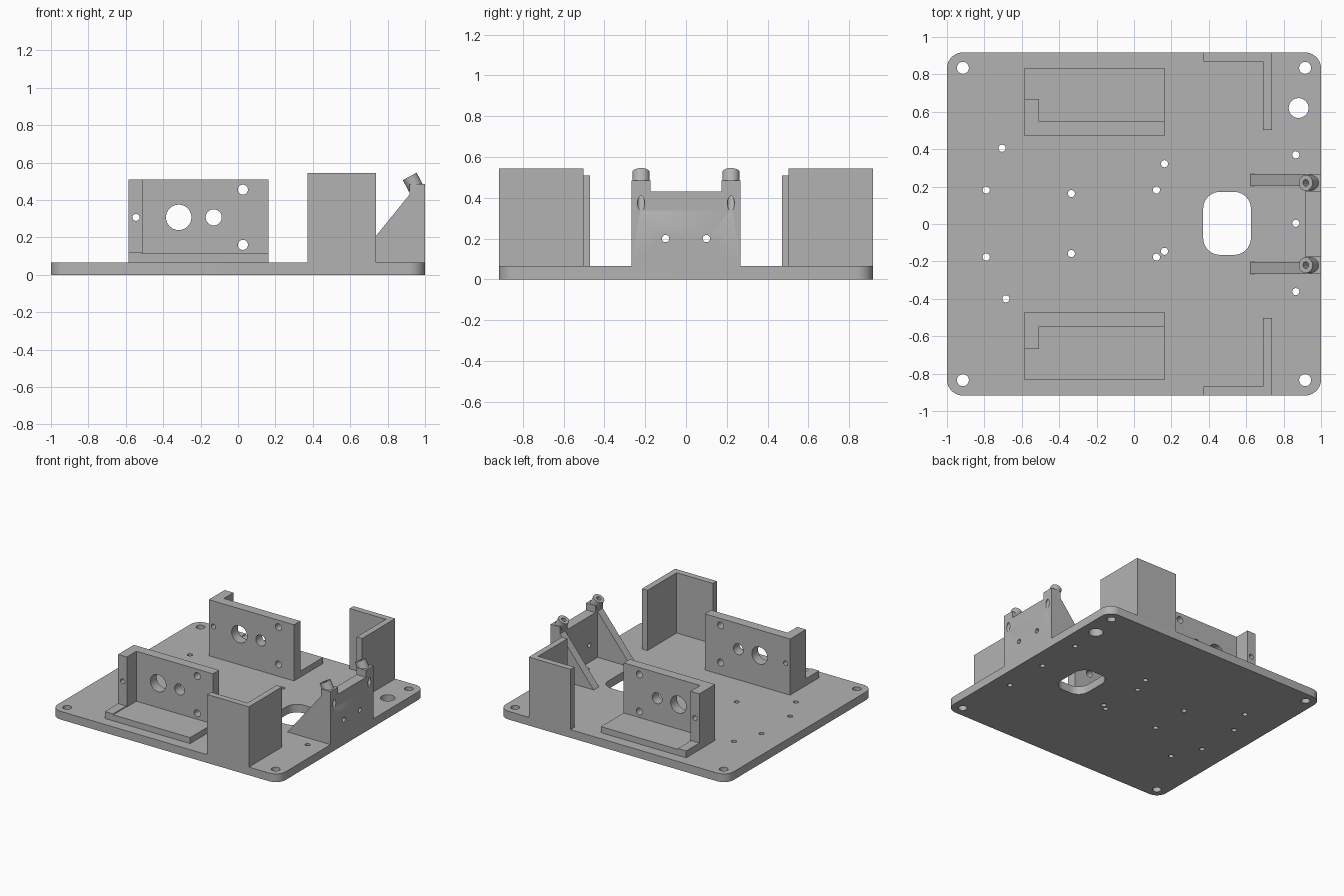
import bpy
import bmesh
import math
from mathutils import Vector

if "Cube" in bpy.data.objects:
    bpy.data.objects.remove(bpy.data.objects["Cube"], do_unlink=True)

grey = bpy.data.materials.new("plain_grey")
grey.use_nodes = True
colour = (0.45, 0.45, 0.45, 1)
grey.diffuse_color = colour
grey.node_tree.nodes["Principled BSDF"].inputs["Base Color"].default_value = colour

BASE_TOP = 0.065


def prism(name, points, origin, u, v, depth):
    """Extrude a flat profile, drawn along axes u and v, by the depth vector."""
    bm = bmesh.new()
    origin, u, v = Vector(origin), Vector(u), Vector(v)
    face = bm.faces.new([bm.verts.new(origin + u * a + v * b) for a, b in points])
    moved = bmesh.ops.extrude_face_region(bm, geom=[face])["geom"]
    verts = [g for g in moved if isinstance(g, bmesh.types.BMVert)]
    bmesh.ops.translate(bm, verts=verts, vec=Vector(depth))
    bmesh.ops.recalc_face_normals(bm, faces=bm.faces)
    mesh = bpy.data.meshes.new(name)
    bm.to_mesh(mesh)
    bm.free()
    mesh.materials.append(grey)
    obj = bpy.data.objects.new(name, mesh)
    bpy.context.collection.objects.link(obj)
    return obj


def box(name, x0, x1, y0, y1, z0, z1):
    y0, y1 = sorted((y0, y1))
    return prism(name, [(x0, y0), (x1, y0), (x1, y1), (x0, y1)],
                 (0, 0, z0), (1, 0, 0), (0, 1, 0), (0, 0, z1 - z0))


def rounded(x0, x1, y0, y1, r, steps=10):
    corners = [(x1 - r, y1 - r), (x0 + r, y1 - r), (x0 + r, y0 + r), (x1 - r, y0 + r)]
    pts = []
    for i, (cx, cy) in enumerate(corners):
        for k in range(steps + 1):
            a = (i + k / steps) * math.pi / 2
            pts.append((cx + r * math.cos(a), cy + r * math.sin(a)))
    return pts


def rod(name, start, end, r, sides=32):
    start, axis = Vector(start), Vector(end) - Vector(start)
    u = axis.orthogonal().normalized()
    v = axis.normalized().cross(u)
    ring = [(r * math.cos(k * math.tau / sides), r * math.sin(k * math.tau / sides))
            for k in range(sides)]
    return prism(name, ring, start, u, v, axis)


def select(objs):
    bpy.ops.object.select_all(action="DESELECT")
    for o in objs:
        o.select_set(True)
    bpy.context.view_layer.objects.active = objs[0]


def combine(obj, others, operation):
    for other in others:
        mod = obj.modifiers.new("cut", "BOOLEAN")
        mod.operation = operation
        mod.solver = "EXACT"
        mod.object = other
        select([obj])
        bpy.ops.object.modifier_apply(modifier=mod.name)
        bpy.data.objects.remove(other, do_unlink=True)


def finish(obj):
    select([obj])
    bpy.ops.object.shade_smooth_by_angle(angle=math.radians(30))


# Base plate with rounded corners, central opening and screw holes
base = prism("base_plate", rounded(-1, 1, -0.917, 0.917, 0.085), (0, 0, 0),
             (1, 0, 0), (0, 1, 0), (0, 0, BASE_TOP))
holes = [(x, y, 0.032) for x in (-0.915, 0.915) for y in (-0.835, 0.835)]
holes += [(0.88, 0.62, 0.053)]
holes += [(x, y, 0.019) for x in (-0.79, 0.12) for y in (-0.177, 0.182)]
holes += [(0.865, y, 0.019) for y in (-0.362, 0.004, 0.37)]
holes += [(x, y, 0.019) for x, y in ((-0.705, 0.405), (-0.685, -0.4), (-0.335, 0.163),
                                     (-0.335, -0.158), (0.163, 0.322), (0.163, -0.146))]
cutters = [rod("hole", (x, y, -0.1), (x, y, 0.2), r) for x, y, r in holes]
cutters.append(prism("opening", rounded(0.37, 0.625, -0.165, 0.172, 0.09), (0, 0, -0.1),
                     (1, 0, 0), (0, 1, 0), (0, 0, 0.3)))
combine(base, cutters, "DIFFERENCE")
finish(base)

for side, s in (("left_side", 1), ("right_side", -1)):
    # Motor mount: L-shaped wall with shaft and screw holes
    plan = [(-0.585, 0.47), (0.163, 0.47), (0.163, 0.548), (-0.508, 0.548),
            (-0.508, 0.668), (-0.585, 0.668)]
    wall = prism("motor_wall_" + side, [(x, y * s) for x, y in plan], (0, 0, BASE_TOP),
                 (1, 0, 0), (0, 1, 0), (0, 0, 0.445))
    bores = [(-0.317, 0.307, 0.068), (-0.13, 0.307, 0.043), (0.026, 0.455, 0.027),
             (0.026, 0.16, 0.027), (-0.545, 0.307, 0.019)]
    combine(wall, [rod("bore", (x, 0.4 * s, z), (x, 0.75 * s, z), r) for x, z, r in bores],
            "DIFFERENCE")
    finish(wall)

    # Motor ledge with a slightly raised end
    box("motor_ledge_" + side, -0.513, 0.163, 0.548 * s, 0.833 * s, BASE_TOP, 0.113)
    box("ledge_end_" + side, -0.585, -0.513, 0.668 * s, 0.833 * s, BASE_TOP, 0.12)

    # Corner guard wall
    plan = [(0.372, 0.917), (0.372, 0.868), (0.69, 0.868), (0.69, 0.502),
            (0.738, 0.502), (0.738, 0.917)]
    prism("corner_guard_" + side, [(x, y * s) for x, y in plan], (0, 0, BASE_TOP),
          (1, 0, 0), (0, 1, 0), (0, 0, 0.478))

    # Sloping rib behind the bracket plate
    prism("bracket_rib_" + side, [(0.622, BASE_TOP), (0.918, BASE_TOP), (0.918, 0.43)],
          (0, 0.203 * s, 0), (1, 0, 0), (0, 0, 1), (0, 0.065 * s, 0))

# Bracket plate with raised ears
outline = [(-0.268, BASE_TOP), (0.268, BASE_TOP), (0.268, 0.485), (0.175, 0.485),
           (0.175, 0.43), (-0.175, 0.43), (-0.175, 0.485), (-0.268, 0.485)]
plate = prism("bracket_plate", outline, (0.918, 0, 0), (0, 1, 0), (0, 0, 1), (0.082, 0, 0))

# Tilted sensor tubes through the ears
axis = Vector((-0.47, 0, 0.883))
tips = [Vector((0.918, y, 0.526)) for y in (-0.22, 0.22)]
combine(plate, [rod("tube", t - axis * 0.07, t, 0.042) for t in tips], "UNION")
drills = [rod("drill", t - axis * 0.3, t + axis * 0.1, 0.0175) for t in tips]
drills += [rod("drill", (0.85, y, 0.2), (1.1, y, 0.2), 0.018) for y in (-0.1, 0.1)]
combine(plate, drills, "DIFFERENCE")
finish(plate)
